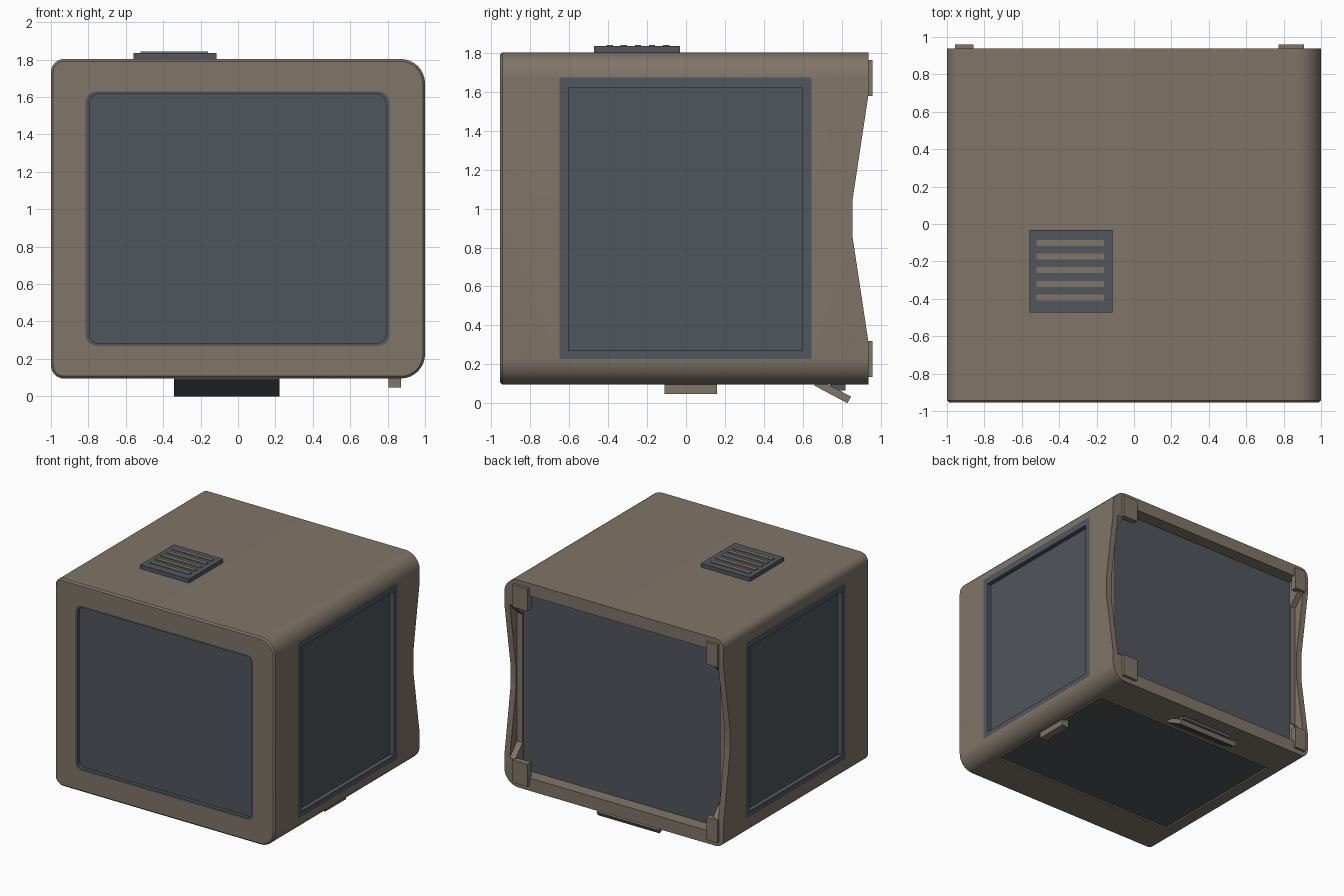
import bpy, bmesh, math

old = bpy.data.objects.get("Cube")
if old:
    bpy.data.objects.remove(old)


def material(name, rgb):
    m = bpy.data.materials.new(name)
    m.use_nodes = True
    m.diffuse_color = (*rgb, 1)
    m.node_tree.nodes["Principled BSDF"].inputs["Base Color"].default_value = (*rgb, 1)
    return m


BROWN = material("taupe casing", (0.216, 0.178, 0.138))
SLATE = material("slate panel", (0.081, 0.092, 0.105))
FRAME = material("blue slate frame", (0.082, 0.096, 0.115))


def rect(u0, u1, v0, v1, radii=(0, 0, 0, 0), steps=8):
    """Rounded rectangle; radii run from lower left counter-clockwise."""
    corners = [(u0, v0, 1, 1), (u1, v0, -1, 1), (u1, v1, -1, -1), (u0, v1, 1, -1)]
    pts = []
    for i, ((u, v, su, sv), r) in enumerate(zip(corners, radii)):
        if not r:
            pts.append((u, v))
            continue
        for k in range(steps + 1):
            a = math.pi * (1 + i / 2 + k / steps / 2)
            pts.append((u + su * r + r * math.cos(a), v + sv * r + r * math.sin(a)))
    return pts


def place(axis, p, t):
    u, v = p
    return {"x": (t, u, v), "y": (u, t, v), "z": (u, v, t)}[axis]


def loft(name, axis, loops, mats):
    """Closed solid through (outline, offset) loops; one material per band, then one for the end cap."""
    bm = bmesh.new()
    rings = [[bm.verts.new(place(axis, p, t)) for p in pts] for pts, t in loops]
    used = list(dict.fromkeys(mats))
    n = len(rings[0])
    bm.faces.new(rings[0])
    for a, b, m in zip(rings, rings[1:], mats):
        for i in range(n):
            j = (i + 1) % n
            bm.faces.new((a[i], a[j], b[j], b[i])).material_index = used.index(m)
    bm.faces.new(rings[-1]).material_index = used.index(mats[-1])
    bmesh.ops.recalc_face_normals(bm, faces=bm.faces)
    me = bpy.data.meshes.new(name)
    bm.to_mesh(me)
    bm.free()
    for m in used:
        me.materials.append(m)
    ob = bpy.data.objects.new(name, me)
    bpy.context.collection.objects.link(ob)
    return ob


def activate(ob):
    bpy.ops.object.select_all(action="DESELECT")
    ob.select_set(True)
    bpy.context.view_layer.objects.active = ob


def prism(name, axis, pts, a, b, mat):
    return loft(name, axis, [(pts, a), (pts, b)], [mat, mat])


def box(name, x0, x1, y0, y1, z0, z1, mat):
    return prism(name, "z", rect(x0, x1, y0, y1), z0, z1, mat)


def sunken_panel(name, axis, outline, opening, back, face, floor):
    """Flush frame round a sunken slate face."""
    loft(name, axis, [(outline, back), (outline, face), (opening, face), (opening, floor)],
         [FRAME, FRAME, FRAME, SLATE])


def cut(ob, cutter):
    mod = ob.modifiers.new("cut", "BOOLEAN")
    mod.operation = "DIFFERENCE"
    mod.solver = "EXACT"
    mod.object = cutter
    activate(ob)
    bpy.ops.object.modifier_apply(modifier=mod.name)
    bpy.data.objects.remove(cutter)


# Casing: rounded box with a fine bevel round the front
BOTTOM, TOP = 0.095, 1.803
small, large, b = 0.07, 0.13, 0.012
outer = rect(-1, 1, BOTTOM, TOP, (small, large, large, small))
nose = rect(-1 + b, 1 - b, BOTTOM + b, TOP - b,
            (small - b, large - b, large - b, small - b))
casing = loft("casing", "y", [(nose, -0.955), (outer, -0.955 + b), (outer, 0.937)], [BROWN] * 3)

# Openings for the front, sides, underside and back
front_out = rect(-0.815, 0.81, 0.27, 1.63, (0.06,) * 4, 4)
front_in = rect(-0.795, 0.79, 0.285, 1.615, (0.045,) * 4, 4)
side_out = rect(-0.65, 0.645, 0.227, 1.675)
side_in = rect(-0.605, 0.60, 0.27, 1.62)
cut(casing, prism("cutter", "y", front_out, -1.1, -0.90, BROWN))
for s in (1, -1):
    cut(casing, prism("cutter", "x", side_out, s * 0.94, s * 1.1, BROWN))
cut(casing, box("cutter", -0.86, 0.85, -0.63, 0.61, 0, 0.115, BROWN))
cut(casing, prism("cutter", "y", rect(-0.90, 0.90, 0.20, 1.70), 0.81, 1.1, BROWN))


# Waisted rear edge, with a steeper step on the inner half of each side rim
def waist(depth, slope):
    return [(0.937, 0.32), (depth, 0.32 + slope), (depth, 1.58 - slope),
            (0.937, 1.58), (1.1, 1.58), (1.1, 0.32)]


cut(casing, prism("cutter", "x", waist(0.857, 0.53), -1.2, 1.2, BROWN))
cut(casing, prism("cutter", "x", waist(0.842, 0.10), -0.95, 0.95, BROWN))
activate(casing)
bpy.ops.object.shade_smooth_by_angle(angle=math.radians(30))

# Screen, side panels, back and underside
sunken_panel("front_screen", "y", front_out, front_in, -0.90, -0.955, -0.925)
for s, side in ((1, "left"), (-1, "right")):
    sunken_panel(side + "_panel", "x", side_out, side_in, s * 0.94, s, s * 0.963)
box("back_panel", -0.90, 0.90, 0.80, 0.832, 0.20, 1.70, SLATE)
box("underside_panel", -0.86, 0.85, -0.63, 0.61, 0.107, 0.13, SLATE)

# Rear corner blocks
for side, x0, x1 in (("right", -0.957, -0.857), ("left", 0.772, 0.91)):
    for level, z0, z1 in (("upper", 1.58, 1.765), ("lower", 0.135, 0.32)):
        box(f"{level}_{side}_corner_block", x0, x1, 0.91, 0.96, z0, z1, BROWN)

# Roof vent with slats
box("vent_base", -0.56, -0.115, -0.473, -0.032, 1.79, 1.835, FRAME)
for i in range(5):
    y = -0.392 + i * 0.0725
    box(f"vent_slat_{i + 1}", -0.52, -0.16, y - 0.016, y + 0.016, 1.83, 1.842, BROWN)

# Foot under the left side
prism("foot", "x", rect(-0.11, 0.16, 0.046, 0.13), 0.805, 0.872, BROWN)

# Tilted stand flap under the rear, with a dark lower face
flap = prism("stand_flap", "x",
             [(0.66, 0.09), (0.83, 0.0), (0.849, 0.034), (0.72, 0.10), (0.67, 0.11)],
             -0.342, 0.222, BROWN)
flap.data.materials.append(SLATE)
for f in flap.data.polygons:
    if f.normal.z < -0.5 and f.normal.y < 0:
        f.material_index = 1
box("flap_hinge", -0.30, 0.18, 0.74, 0.82, 0.066, 0.11, FRAME)
